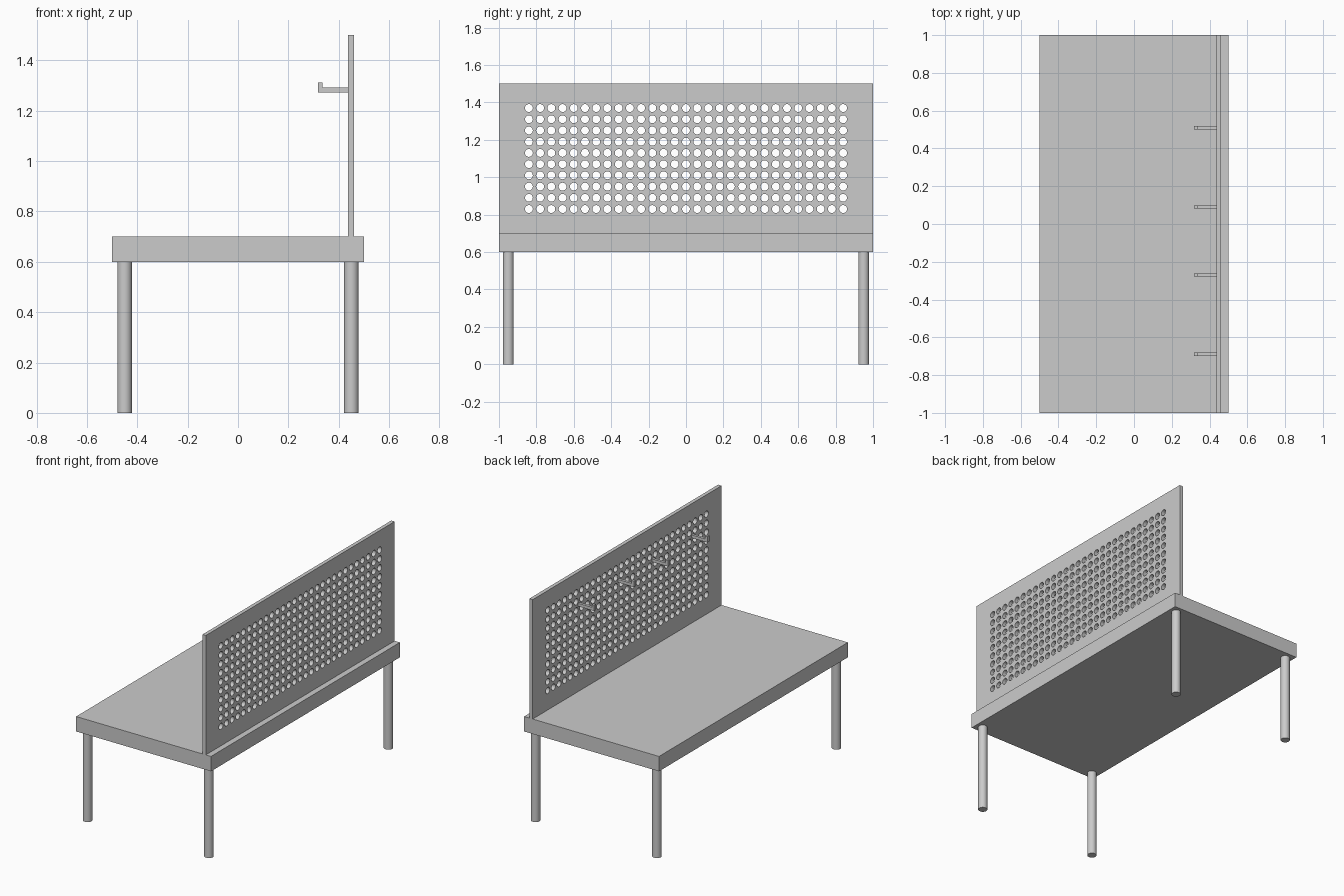
import bpy, bmesh
from math import cos, sin, tau, radians
from mathutils import Matrix

if "Cube" in bpy.data.objects:
    bpy.data.objects.remove(bpy.data.objects["Cube"], do_unlink=True)

GREY = (0.6, 0.6, 0.6, 1)
grey = bpy.data.materials.new("plain grey")
grey.use_nodes = True
grey.diffuse_color = GREY
grey.node_tree.nodes["Principled BSDF"].inputs["Base Color"].default_value = GREY


def add_object(name, mesh):
    mesh.materials.clear()
    mesh.materials.append(grey)
    obj = bpy.data.objects.new(name, mesh)
    bpy.context.collection.objects.link(obj)
    return obj


def finish(name, bm):
    bmesh.ops.recalc_face_normals(bm, faces=bm.faces)
    mesh = bpy.data.meshes.new(name)
    bm.to_mesh(mesh)
    bm.free()
    return add_object(name, mesh)


def box(name, x, y, z):
    bm = bmesh.new()
    bmesh.ops.create_cube(bm, size=1)
    for v in bm.verts:
        for i, (low, high) in enumerate((x, y, z)):
            v.co[i] = high if v.co[i] > 0 else low
    return finish(name, bm)


# Table top
TOP = 0.7
box("table_top", (-0.5, 0.5), (-1, 1), (0.6, TOP))

# Four round legs
for x, side in ((-0.45, "right"), (0.45, "left")):
    for y, end in ((-0.95, "front"), (0.95, "back")):
        bm = bmesh.new()
        bmesh.ops.create_cone(bm, cap_ends=True, segments=32, radius1=0.029, radius2=0.029,
                              depth=0.6, matrix=Matrix.Translation((x, y, 0.3)))
        leg = finish(f"{end}_{side}_leg", bm)
        bpy.ops.object.select_all(action="DESELECT")
        leg.select_set(True)
        bpy.context.view_layer.objects.active = leg
        bpy.ops.object.shade_smooth_by_angle(angle=radians(40))

# Pegboard: an extruded flat outline with a grid of round holes
PITCH, COLUMNS, ROWS, RADIUS, SIDES = 0.06, 29, 10, 0.021, 20
BACK, FRONT, HEIGHT, FIRST_ROW = 0.4615, 0.4365, 1.5, 0.83
outline = bpy.data.curves.new("pegboard_outline", "CURVE")
outline.dimensions = "2D"
outline.fill_mode = "BOTH"
outline.extrude = (BACK - FRONT) / 2


def add_loop(points):
    spline = outline.splines.new("POLY")
    spline.points.add(len(points) - 1)
    for p, (u, v) in zip(spline.points, points):
        p.co = (u, v, 0, 1)
    spline.use_cyclic_u = True


add_loop([(-1, TOP), (1, TOP), (1, HEIGHT), (-1, HEIGHT)])
for col in range(COLUMNS):
    for row in range(ROWS):
        u = (col - (COLUMNS - 1) / 2) * PITCH
        v = FIRST_ROW + row * PITCH
        add_loop([(u + RADIUS * cos(tau * k / SIDES), v + RADIUS * sin(tau * k / SIDES))
                  for k in range(SIDES)])

helper = bpy.data.objects.new("pegboard_outline", outline)
bpy.context.collection.objects.link(helper)
bpy.context.view_layer.update()
flat = bpy.data.meshes.new_from_object(helper.evaluated_get(bpy.context.evaluated_depsgraph_get()))
bpy.data.objects.remove(helper)

# Stand the board upright: outline x runs along y, outline y runs along z
bm = bmesh.new()
bm.from_mesh(flat)
bmesh.ops.remove_doubles(bm, verts=bm.verts, dist=0.0001)
upright = Matrix(((0, 0, 1, (BACK + FRONT) / 2), (1, 0, 0, 0), (0, 1, 0, 0), (0, 0, 0, 1)))
bm.transform(upright)
for f in bm.faces:
    f.smooth = False
finish("pegboard", bm)

# Hooks: an L profile in x and z, given thickness along y
PROFILE = [(FRONT, 1.272), (0.317, 1.272), (0.317, 1.312), (0.335, 1.312),
           (0.335, 1.292), (FRONT, 1.292)]
HALF = 0.009
for number, y in enumerate((-0.69, -0.27, 0.09, 0.51), 1):
    bm = bmesh.new()
    face = bm.faces.new([bm.verts.new((x, y - HALF, z)) for x, z in PROFILE])
    grown = bmesh.ops.extrude_face_region(bm, geom=[face])["geom"]
    bmesh.ops.translate(bm, vec=(0, 2 * HALF, 0),
                        verts=[g for g in grown if isinstance(g, bmesh.types.BMVert)])
    finish(f"hook_{number}", bm)
